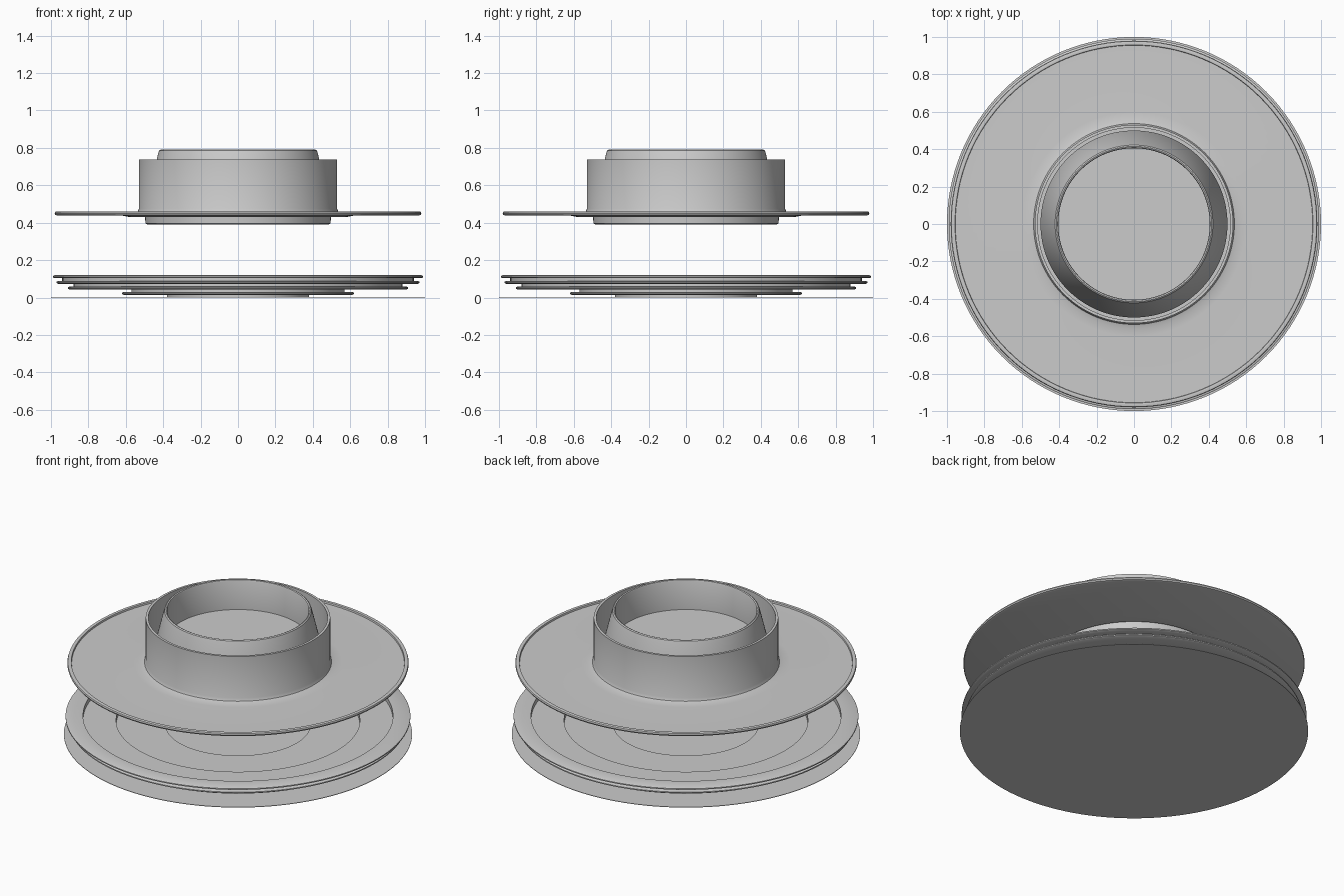
import bpy, math

if "Cube" in bpy.data.objects:
    bpy.data.objects.remove(bpy.data.objects["Cube"])

SEG = 128


def lathe(name, profile, closed=True):
    """Spin an (r, z) profile around the z axis."""
    verts, faces, rings = [], [], []
    for r, z in profile:
        if r == 0:
            rings.append([len(verts)] * SEG)
            verts.append((0, 0, z))
        else:
            start = len(verts)
            rings.append(list(range(start, start + SEG)))
            for i in range(SEG):
                a = 2 * math.pi * i / SEG
                verts.append((r * math.cos(a), r * math.sin(a), z))
    pairs = list(zip(rings, rings[1:]))
    if closed:
        pairs.append((rings[-1], rings[0]))
    for a, b in pairs:
        for i in range(SEG):
            j = (i + 1) % SEG
            face = list(dict.fromkeys((a[i], a[j], b[j], b[i])))
            if len(face) > 2:
                faces.append(face)
    mesh = bpy.data.meshes.new(name)
    mesh.from_pydata(verts, [], faces)
    obj = bpy.data.objects.new(name, mesh)
    bpy.context.collection.objects.link(obj)
    bpy.ops.object.select_all(action='DESELECT')
    obj.select_set(True)
    bpy.context.view_layer.objects.active = obj
    bpy.ops.object.shade_smooth_by_angle(angle=math.radians(35))
    return obj


# Thin disc on the ground
lathe("base_disc", [(0, 0), (1, 0), (1, 0.003), (0, 0.003)], closed=False)

# Stepped saucer: stacked thin plates with rounded edges on narrower hubs
# (outer radius, bottom, top, hub radius underneath)
steps = [(0.62, 0.014, 0.029, 0.38), (0.91, 0.043, 0.058, 0.57),
         (0.97, 0.073, 0.088, 0.88), (0.99, 0.104, 0.119, 0.94)]
outline = [(0, 0.004)]
hub_z = 0.004
for r, lo, hi, hub in steps:
    outline += [(hub, hub_z), (hub, lo), (r - 0.008, lo), (r, lo + 0.004),
                (r, hi - 0.004), (r - 0.008, hi)]
    hub_z = hi
# Dished top surface
outline += [(0.89, 0.117), (0.89, 0.087), (0.70, 0.087), (0.70, 0.057),
            (0.415, 0.057), (0.415, 0.028), (0, 0.028)]
lathe("stepped_saucer", outline, closed=False)

# Wide flange with a raised lip, blending into the collar wall
lathe("flange_collar", [
    (0.515, 0.43), (0.58, 0.43), (0.62, 0.438), (0.965, 0.438), (0.977, 0.442),
    (0.98, 0.45), (0.977, 0.458), (0.965, 0.461), (0.957, 0.459),
    (0.955, 0.449), (0.60, 0.449), (0.56, 0.451), (0.537, 0.458),
    (0.53, 0.475), (0.53, 0.738), (0.515, 0.738)])

# Tapered insert with a recessed top
lathe("tapered_insert", [
    (0, 0.39), (0.485, 0.39), (0.495, 0.397), (0.497, 0.43), (0.50, 0.47),
    (0.428, 0.765), (0.422, 0.785), (0.415, 0.79), (0.408, 0.787),
    (0.405, 0.78), (0.405, 0.60), (0, 0.60)], closed=False)
